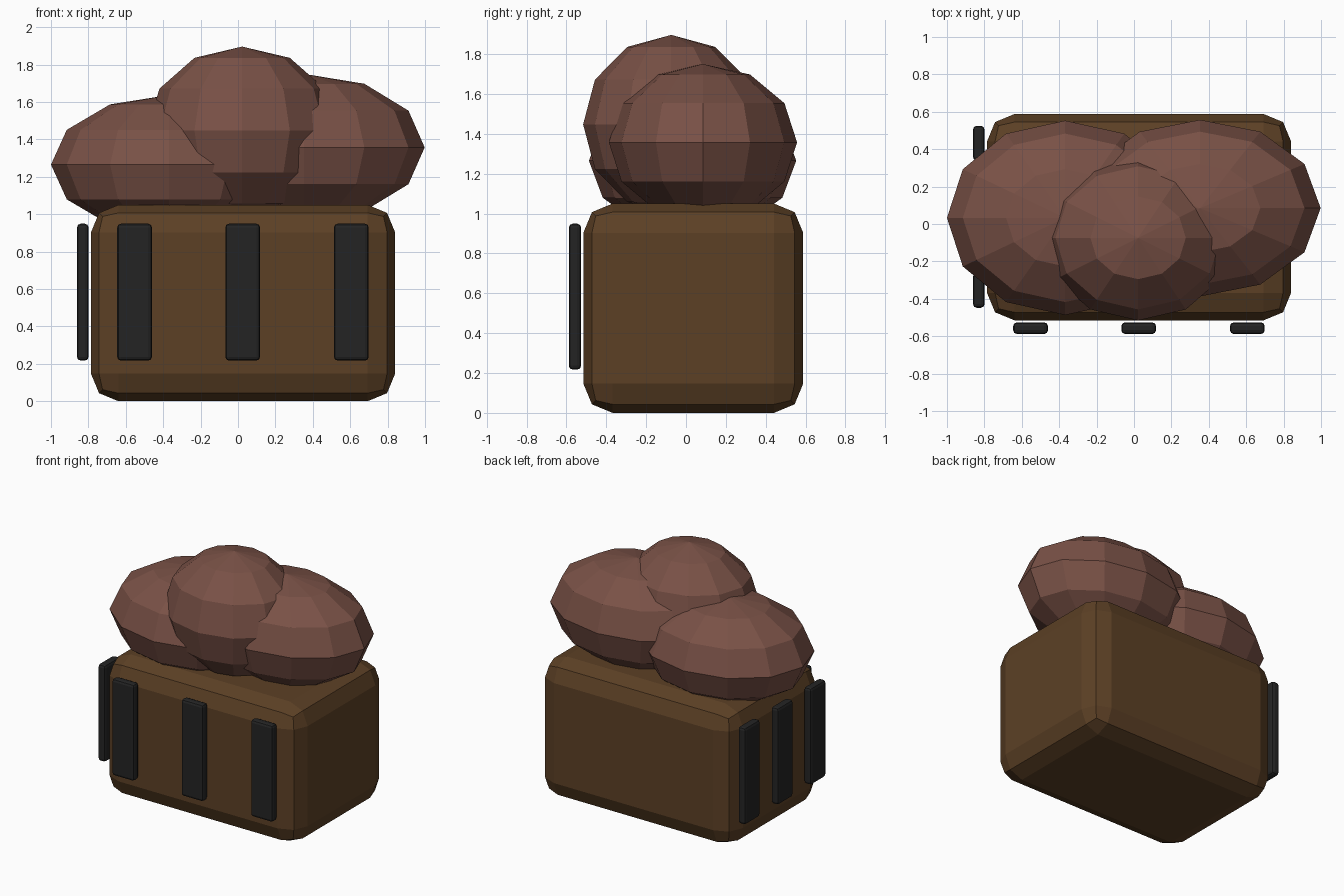
import bpy

if "Cube" in bpy.data.objects:
    bpy.data.objects.remove(bpy.data.objects["Cube"])


def srgb(r, g, b):
    """Convert 0-255 display colour to linear RGBA."""
    f = lambda c: c / 12.92 if c <= 0.04045 else ((c + 0.055) / 1.055) ** 2.4
    return tuple(f(c / 255) for c in (r, g, b)) + (1.0,)


def material(name, colour):
    m = bpy.data.materials.new(name)
    m.diffuse_color = colour
    m.use_nodes = True
    m.node_tree.nodes["Principled BSDF"].inputs["Base Color"].default_value = m.diffuse_color
    return m


soil = material("dark brown", srgb(92, 64, 37))
puff = material("reddish brown", srgb(121, 81, 70))
black = material("charcoal", srgb(36, 36, 36))


def finish(name, mat, scale):
    ob = bpy.context.object
    ob.name = name
    ob.scale = scale
    bpy.ops.object.transform_apply(location=False, rotation=False, scale=True)
    ob.data.materials.append(mat)
    return ob


def rounded_box(name, mat, lo, hi, width):
    centre = [(a + b) / 2 for a, b in zip(lo, hi)]
    bpy.ops.mesh.primitive_cube_add(size=1, location=centre)
    ob = finish(name, mat, [b - a for a, b in zip(lo, hi)])
    bevel = ob.modifiers.new("rounded edges", 'BEVEL')
    bevel.width = width
    bevel.segments = 2
    return ob


def ellipsoid(name, centre, radii):
    bpy.ops.mesh.primitive_uv_sphere_add(segments=12, ring_count=6, radius=1,
                                         location=centre)
    return finish(name, puff, radii)


# Chunky body
rounded_box("body", soil, (-0.786, -0.515, 0), (0.84, 0.588, 1.05), 0.147)

# Three overlapping mounds on top
ellipsoid("mound_left", (-0.368, 0.033, 1.265), (0.632, 0.52, 0.372))
ellipsoid("mound_right", (0.353, 0.085, 1.357), (0.645, 0.472, 0.393))
ellipsoid("mound_middle", (0.022, -0.074, 1.447), (0.51, 0.442, 0.449))

# Upright slats along the front and the left side
half, z0, z1 = 0.093, 0.217, 0.949
for i, x in enumerate((-0.553, 0.025, 0.606)):
    rounded_box(f"front_slat_{i + 1}", black,
                (x - half, -0.588, z0), (x + half, -0.526, z1), 0.02)
for i, y in enumerate((-0.355, 0.038, 0.432)):
    rounded_box(f"side_slat_{i + 1}", black,
                (-0.861, y - half, z0), (-0.799, y + half, z1), 0.02)
